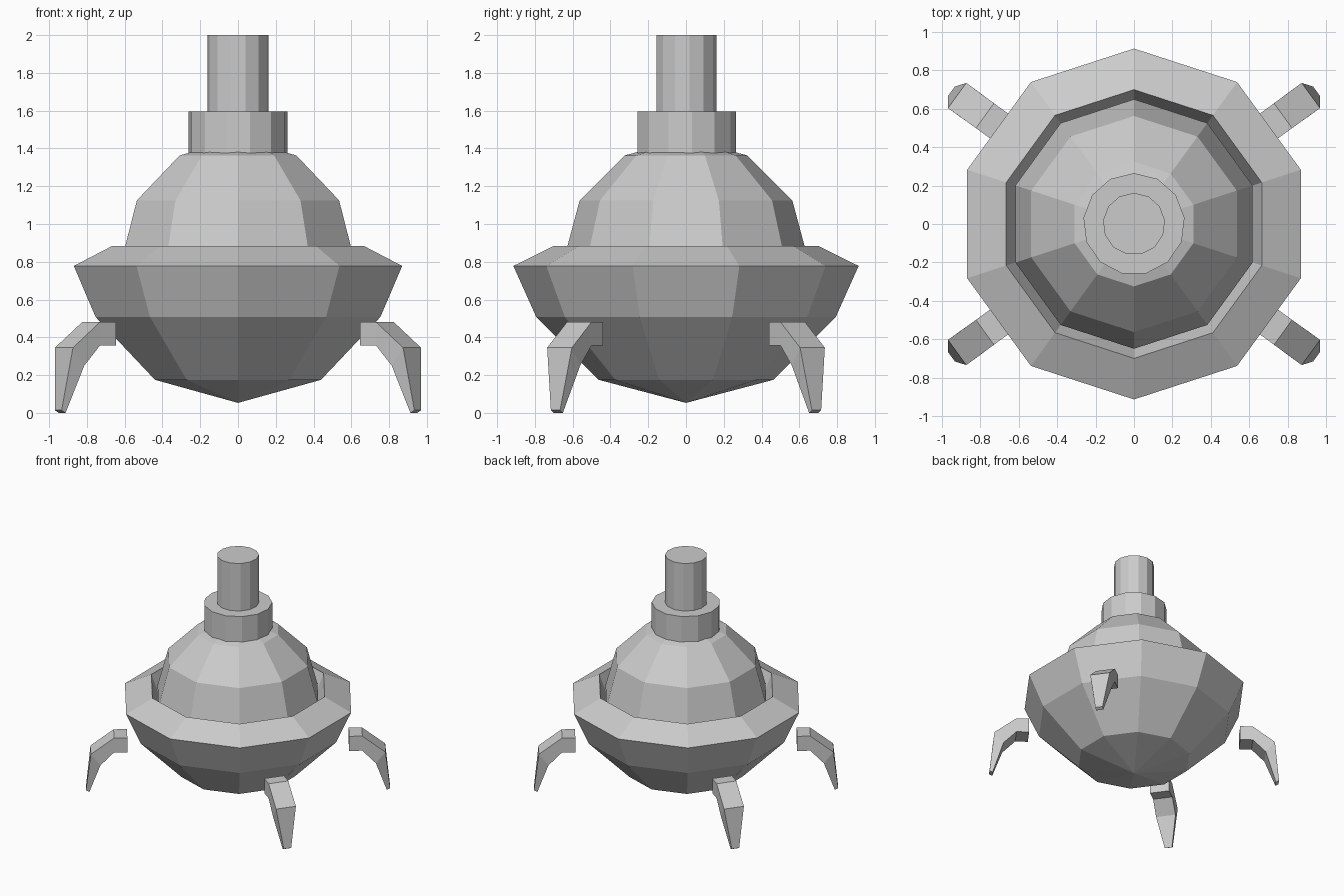
import bpy, bmesh
from math import sin, cos, radians, pi

if "Cube" in bpy.data.objects:
    bpy.data.objects.remove(bpy.data.objects["Cube"])


def finish(name, bm):
    bmesh.ops.recalc_face_normals(bm, faces=bm.faces)
    mesh = bpy.data.meshes.new(name)
    bm.to_mesh(mesh)
    bm.free()
    obj = bpy.data.objects.new(name, mesh)
    bpy.context.collection.objects.link(obj)
    return obj


def bridge(bm, a, b):
    n = max(len(a), len(b))
    for i in range(n):
        j = (i + 1) % n
        if len(a) == 1:
            bm.faces.new((a[0], b[j], b[i]))
        elif len(b) == 1:
            bm.faces.new((a[i], a[j], b[0]))
        else:
            bm.faces.new((a[i], a[j], b[j], b[i]))


def lathe(name, profile, sides, caps=False):
    """Revolve (radius, z) points around z, first corner on +y."""
    bm = bmesh.new()
    rings = []
    for r, z in profile:
        n = sides if r > 0 else 1
        rings.append([bm.verts.new((r * sin(2 * pi * i / sides),
                                    r * cos(2 * pi * i / sides), z)) for i in range(n)])
    for a, b in zip(rings, rings[1:]):
        bridge(bm, a, b)
    if caps:
        bm.faces.new(rings[0])
        bm.faces.new(rings[-1])
    return finish(name, bm)


# Faceted bowl with sloping rim and recessed inner wall
lathe("bowl", [(0, .053), (.462, .175), (.793, .508), (.914, .778),
               (.70, .884), (.60, .62)], 10)

# Ball seated in the bowl
R, CZ = .65, .80
lathe("dome", [(R * sin(radians(30 * k)) if 0 < k < 6 else 0,
                CZ - R * cos(radians(30 * k))) for k in range(7)], 10)

# Collar and neck on top
lathe("collar", [(.265, 1.35), (.265, 1.595)], 13, caps=True)
lathe("neck", [(.162, 1.595), (.162, 2.0)], 13, caps=True)

# Claw leg: sections of (outer u, outer z, inner u, inner z, half width)
sections = [(.857, .482, .857, .358, .08),
            (.96, .482, .96, .358, .08),
            (1.139, .345, 1.065, .25, .081),
            (1.176, .014, 1.15, 0, .03)]
ang = radians(36)
bm = bmesh.new()
rings = []
for uo, zo, ui, zi, w in sections:
    rings.append([bm.verts.new((u * cos(ang) - v * sin(ang), u * sin(ang) + v * cos(ang), z))
                  for u, v, z in ((uo, -w, zo), (uo, w, zo), (ui, w, zi), (ui, -w, zi))])
for a, b in zip(rings, rings[1:]):
    bridge(bm, a, b)
bm.faces.new(rings[0])
bm.faces.new(rings[-1])
legs = finish("claw_legs", bm)
mirror = legs.modifiers.new("four_legs", 'MIRROR')
mirror.use_axis = (True, True, False)
mirror.use_mirror_merge = False
